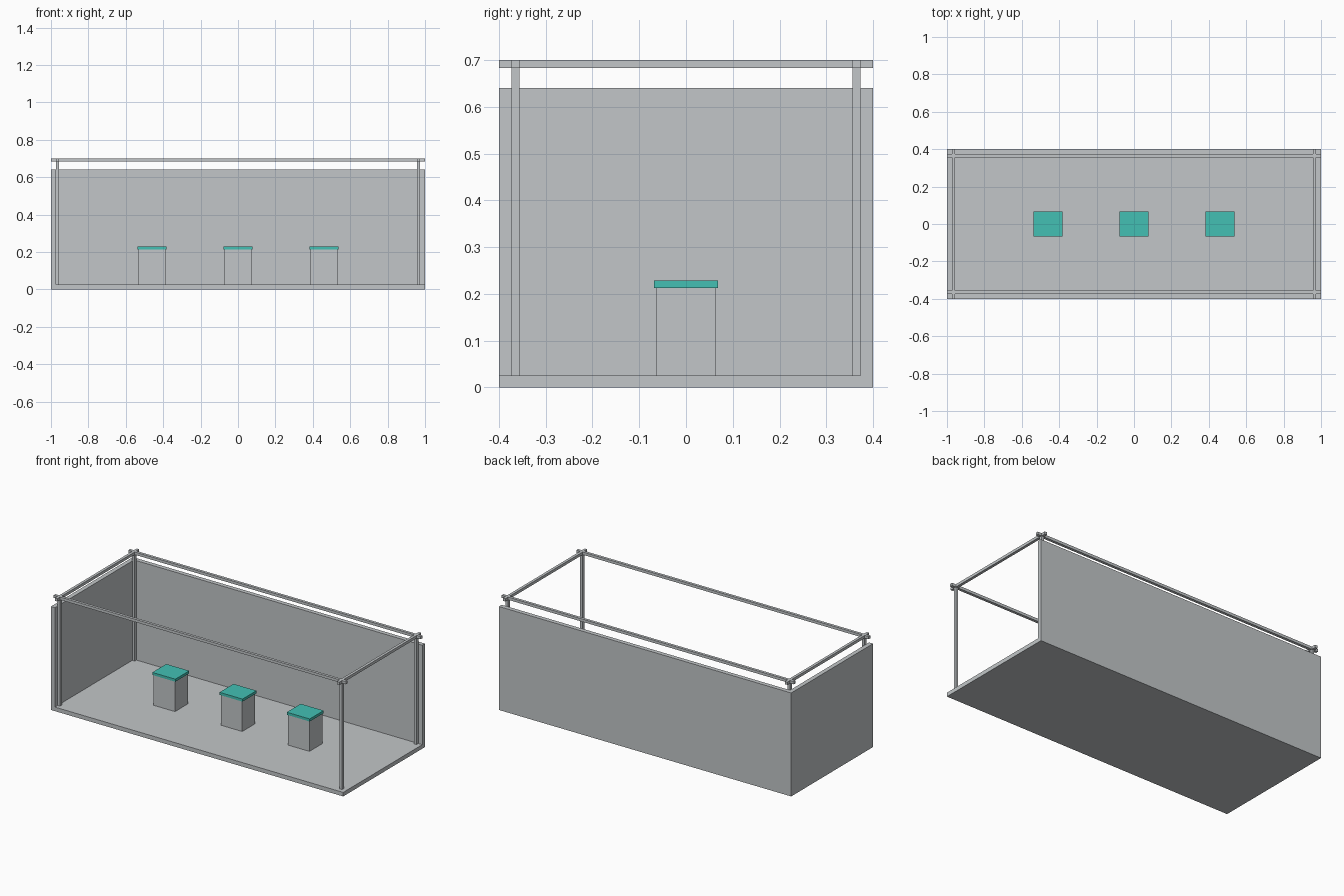
import bpy

if "Cube" in bpy.data.objects:
    bpy.data.objects.remove(bpy.data.objects["Cube"], do_unlink=True)


def material(name, colour):
    mat = bpy.data.materials.new(name)
    mat.use_nodes = True
    mat.diffuse_color = (*colour, 1)
    bsdf = next(n for n in mat.node_tree.nodes if n.type == 'BSDF_PRINCIPLED')
    bsdf.inputs["Base Color"].default_value = (*colour, 1)
    return mat


grey = material("light grey", (0.54, 0.565, 0.58))
teal = material("teal", (0.056, 0.53, 0.456))


def box(name, x, y, z, mat=grey):
    """Box spanning the given (low, high) range on each axis."""
    spans = (x, y, z)
    bpy.ops.mesh.primitive_cube_add(size=1, location=[(a + b) / 2 for a, b in spans])
    obj = bpy.context.object
    obj.name = name
    obj.scale = [b - a for a, b in spans]
    bpy.ops.object.transform_apply(location=False, rotation=False, scale=True)
    obj.data.materials.append(mat)
    return obj


def around(centre, width):
    return (centre - width / 2, centre + width / 2)


HALF_X, HALF_Y = 1.0, 0.4
FLOOR, WALL_TOP, TOP = 0.025, 0.64, 0.7
WALL, BAR = 0.027, 0.017
POST_X, POST_Y = 0.965, 0.365

# Floor and the two solid walls; front and left side stay open
box("floor", (-HALF_X, HALF_X), (-HALF_Y, HALF_Y), (0, FLOOR))
box("back_wall", (-HALF_X, HALF_X), (HALF_Y - WALL, HALF_Y), (0, WALL_TOP))
box("right_wall", (-HALF_X, -HALF_X + WALL), (-HALF_Y, HALF_Y), (0, WALL_TOP))

# Corner posts
for sx, side in ((-1, "right"), (1, "left")):
    for sy, end in ((-1, "front"), (1, "back")):
        box(f"{end}_{side}_post", around(sx * POST_X, BAR),
            around(sy * POST_Y, BAR), (FLOOR, TOP))

# Top rails crossing at the corners with overhanging ends
rail_z = (TOP - BAR, TOP)
for s, end, side in ((-1, "front", "right"), (1, "back", "left")):
    box(f"{end}_rail", (-HALF_X, HALF_X), around(s * POST_Y, BAR), rail_z)
    box(f"{side}_rail", around(s * POST_X, BAR), (-HALF_Y, HALF_Y), rail_z)

# Display pedestals with coloured tops
for x, place in ((-0.46, "right"), (0, "middle"), (0.46, "left")):
    box(f"{place}_pedestal", around(x, 0.146), around(0, 0.126), (FLOOR, 0.213))
    box(f"{place}_pedestal_top", around(x, 0.157), around(0, 0.136), (0.213, 0.229), teal)
